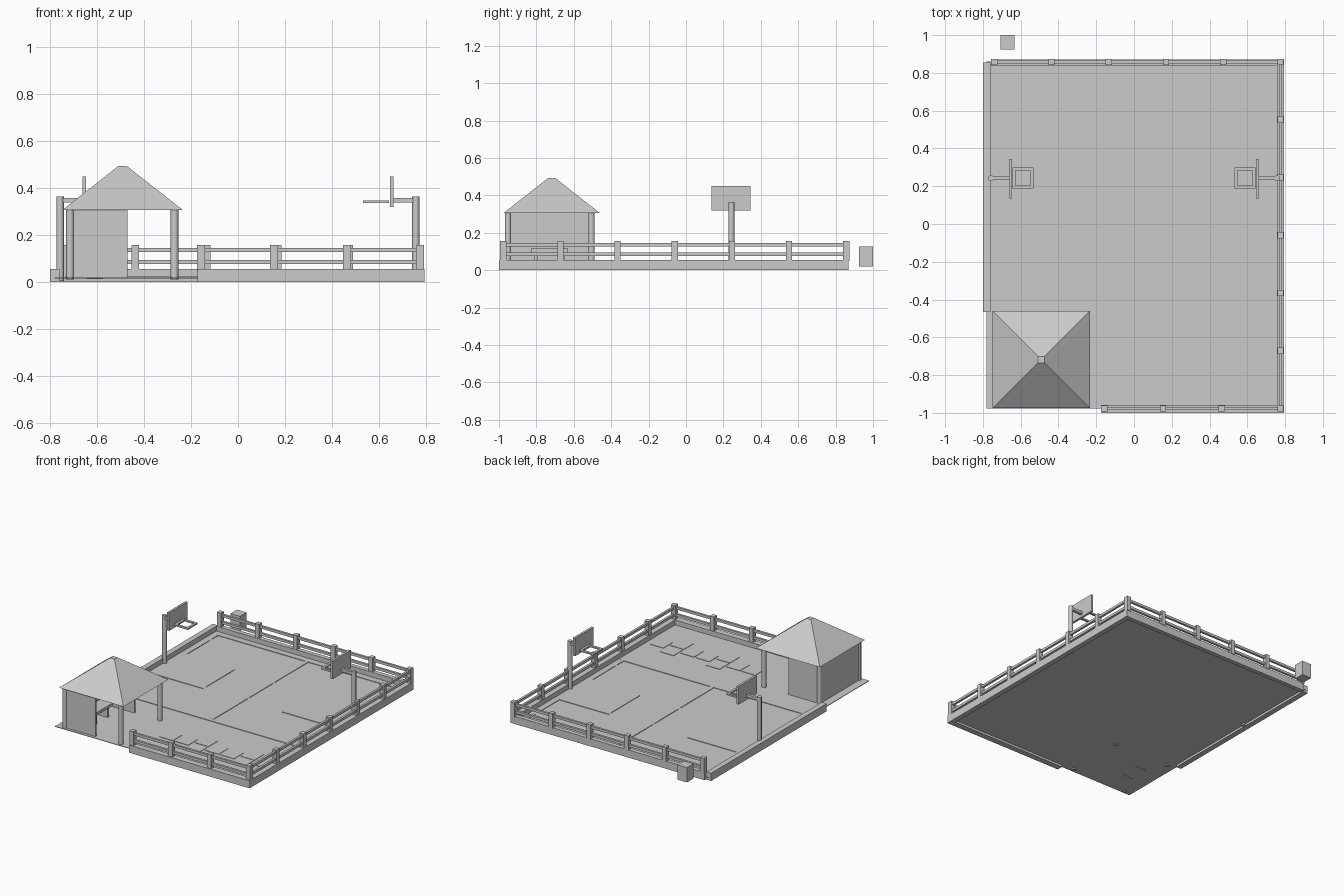
import bpy, bmesh
from math import sin, cos, pi, radians
from mathutils import Vector

if "Cube" in bpy.data.objects:
    bpy.data.objects.remove(bpy.data.objects["Cube"], do_unlink=True)

grey = bpy.data.materials.new("plain_grey")
grey.use_nodes = True
grey.diffuse_color = (0.6, 0.6, 0.6, 1)
grey.node_tree.nodes["Principled BSDF"].inputs["Base Color"].default_value = (0.6, 0.6, 0.6, 1)

FLOOR = 0.02
PAINT = 0.024
MID = 0.243   # y of the court's middle


def finish(name, bm):
    bmesh.ops.recalc_face_normals(bm, faces=bm.faces)
    mesh = bpy.data.meshes.new(name)
    bm.to_mesh(mesh)
    bm.free()
    mesh.materials.append(grey)
    obj = bpy.data.objects.new(name, mesh)
    bpy.context.collection.objects.link(obj)
    return obj


def box(name, x, y, z):
    """Box from (low, high) ranges on each axis."""
    bm = bmesh.new()
    bmesh.ops.create_cube(bm, size=1)
    for v in bm.verts:
        v.co = [(r[0] + r[1]) / 2 + c * (r[1] - r[0]) for c, r in zip(v.co, (x, y, z))]
    return finish(name, bm)


def around(c, size):
    return (c - size / 2, c + size / 2)


def cylinder(name, x, y, z, radius, sides=8):
    bm = bmesh.new()
    bmesh.ops.create_cone(bm, cap_ends=True, segments=sides, radius1=radius, radius2=radius, depth=z[1] - z[0])
    bmesh.ops.translate(bm, verts=bm.verts, vec=(x, y, sum(z) / 2))
    obj = finish(name, bm)
    bpy.ops.object.select_all(action='DESELECT')
    obj.select_set(True)
    bpy.context.view_layer.objects.active = obj
    bpy.ops.object.shade_smooth_by_angle(angle=radians(50))
    return obj


def painted_line(name, path, width, closed=False):
    """Flat ribbon of even width along a path."""
    bm = bmesh.new()
    pts = [Vector(p) for p in path]
    pairs = []
    for i, p in enumerate(pts):
        if closed:
            a, b = pts[i - 1], pts[(i + 1) % len(pts)]
        else:
            a, b = pts[max(i - 1, 0)], pts[min(i + 1, len(pts) - 1)]
        d = (b - a).normalized() * width / 2
        pairs.append([bm.verts.new((p.x + s * d.y, p.y - s * d.x, PAINT)) for s in (1, -1)])
    for i in range(len(pairs) if closed else len(pairs) - 1):
        (a, b), (c, d) = pairs[i], pairs[(i + 1) % len(pairs)]
        bm.faces.new((a, c, d, b))
    obj = finish(name, bm)
    if obj.data.polygons[0].normal.z < 0:
        obj.data.flip_normals()
    return obj


# Ground and kerbs
box("ground", (-0.78, 0.77), (-0.978, 0.86), (0.016, FLOOR))
KERB = (0, 0.055)
box("kerb_right_side", (0.757, 0.793), (-1, 0.87), KERB)
box("kerb_back", (-0.757, 0.757), (0.838, 0.87), KERB)
box("kerb_left_side", (-0.8, -0.76), (-0.465, 0.855), KERB)
box("kerb_front", (-0.172, 0.757), (-1, -0.957), KERB)

# Fence posts and rails
BACK, FRONT, SIDE = 0.857, -0.977, 0.775
posts = [(-0.74 + 0.303 * i, BACK) for i in range(6)]
posts += [(SIDE, FRONT + (BACK - FRONT) * i / 6) for i in range(6)]
posts += [(-0.157 + 0.3107 * i, FRONT) for i in range(3)]
for x, y in posts:
    box("fence_post", around(x, 0.033), around(y, 0.033), (0.05, 0.157))
for z in (0.085, 0.136):
    rail = around(z, 0.018)
    box("back_rail", (-0.74, SIDE), around(BACK, 0.016), rail)
    box("side_rail", around(SIDE, 0.016), (FRONT, BACK), rail)
    box("front_rail", (-0.157, SIDE), around(FRONT, 0.016), rail)

# Court border and centre markings
box("centre_line", (-0.013, 0.013), (-0.3, 0.785), (FLOOR, PAINT))
for y in (-0.315, 0.798):
    box("court_end_line", (-0.737, 0.737), around(y, 0.028), (FLOOR, PAINT))
for x in (-0.723, 0.723):
    box("court_side_line", around(x, 0.028), (-0.3, 0.785), (FLOOR, PAINT))
painted_line("centre_circle", [(0.148 * cos(pi * (i + 0.5) / 8), MID + 0.148 * sin(pi * (i + 0.5) / 8))
                               for i in range(16)], 0.022, True)

# Each half of the court: arc, key, hoop
for s in (-1, 1):
    arc = [(s * (0.45 - 0.32 * cos(a)), MID + 0.455 * sin(a))
           for a in [pi * (i / 14 - 0.5) for i in range(15)]]
    arc = [(s * 0.71, arc[0][1])] + arc + [(s * 0.71, arc[-1][1])]
    painted_line("shooting_arc", arc, 0.024)
    box("key_area", sorted((s * 0.71, s * 0.315)), around(MID, 0.38), (FLOOR, PAINT))
    half = [(s * (0.32 - 0.18 * cos(a)), MID + 0.178 * sin(a))
            for a in [pi * (i / 8 - 0.5) for i in range(9)]]
    painted_line("key_arc", half, 0.024)

    cylinder("hoop_post", s * 0.757, MID, (0.005, 0.365), 0.016)
    box("hoop_arm", sorted((s * 0.757, s * 0.65)), around(MID, 0.02), (0.338, 0.358))
    box("backboard", around(s * 0.654, 0.016), around(MID - 0.003, 0.208), (0.32, 0.45))
    for x in (0.54, 0.635):
        box("rim_bar", around(s * x, 0.016), around(MID, 0.11), (0.337, 0.348))
    for y in (-0.047, 0.047):
        box("rim_side", sorted((s * 0.54, s * 0.635)), around(MID + y, 0.016), (0.337, 0.348))

# Hopscotch squares
for i in range(7):
    x = -0.07 + 0.1225 * i
    for y in ((-0.61, -0.728) if i in (2, 5) else (-0.668,)):
        box("hopscotch_square", around(x, 0.108), around(y, 0.108), (FLOOR, 0.023))

# Shelter columns, walls, bench
for x in (-0.715, -0.27):
    for y in (-0.952, -0.505):
        cylinder("shelter_column", x, y, (0.01, 0.31), 0.017)
WALL = (0.018, 0.306)
box("shelter_side_wall", (-0.722, -0.708), (-0.952, -0.505), WALL)
for y in (-0.952, -0.505):
    box("shelter_half_wall", (-0.715, -0.47), around(y, 0.014), WALL)
box("bench_seat", (-0.66, -0.56), (-0.83, -0.63), (0.095, 0.115))
for y in (-0.8, -0.66):
    box("bench_leg", (-0.645, -0.575), around(y, 0.02), (0.012, 0.095))

# Shelter roof: a cut-off pyramid
bm = bmesh.new()
bmesh.ops.create_cube(bm, size=1)
for v in bm.verts:
    top = v.co.z > 0
    w = 0.035 if top else 0.514
    v.co = (-0.491 + v.co.x * w, -0.718 + v.co.y * w, 0.494 if top else 0.306)
finish("shelter_roof", bm)

# Bin outside the fence
box("bin", around(-0.67, 0.075), (0.925, 1.0), (0.02, 0.127))
